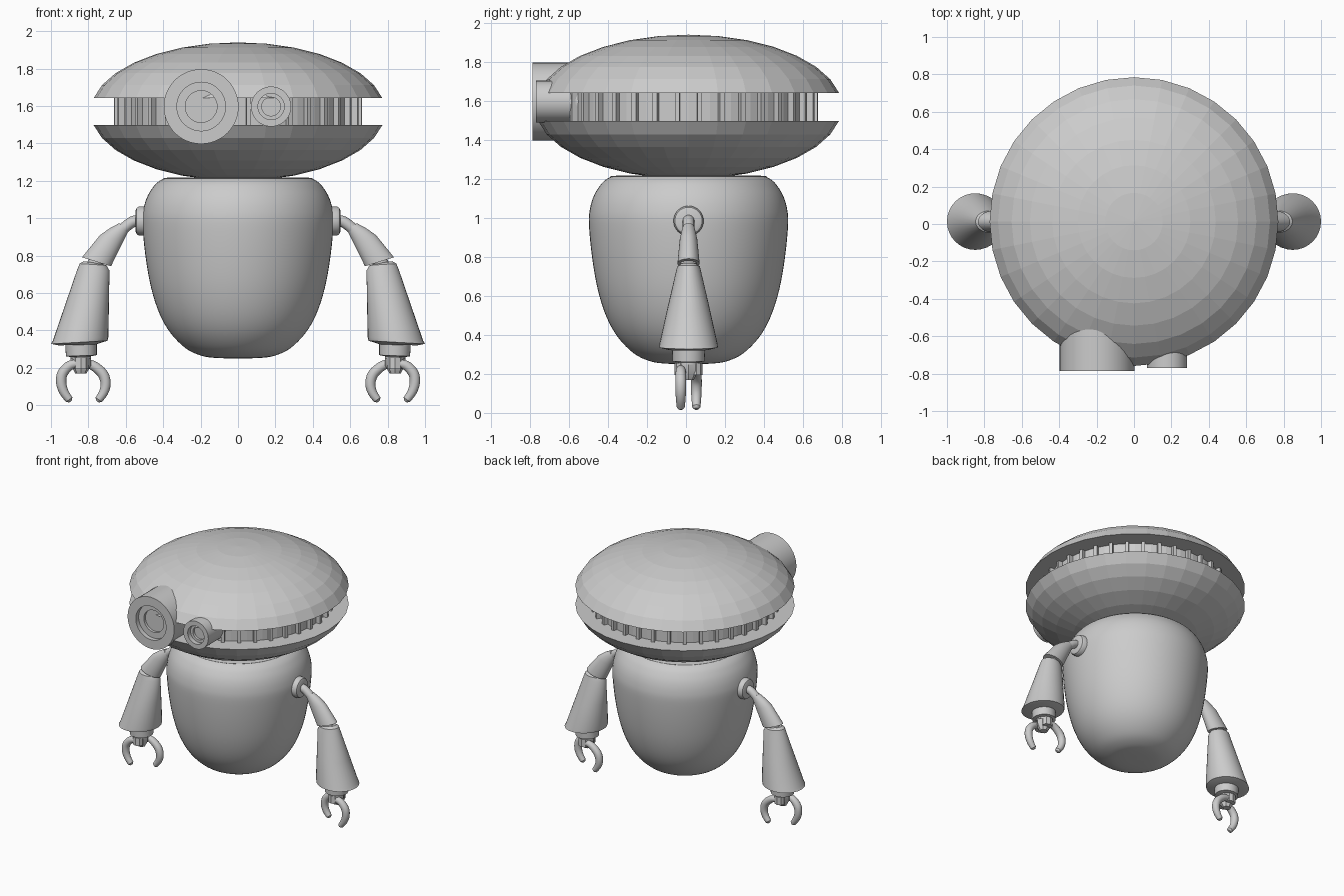
import bpy, bmesh
from math import sin, cos, pi, radians
from mathutils import Vector, Matrix

if "Cube" in bpy.data.objects:
    bpy.data.objects.remove(bpy.data.objects["Cube"])

CY = 0.013  # y of the robot's axis


def finish(name, bm, smooth=True):
    bmesh.ops.remove_doubles(bm, verts=bm.verts, dist=1e-5)
    bmesh.ops.recalc_face_normals(bm, faces=bm.faces)
    mesh = bpy.data.meshes.new(name)
    bm.to_mesh(mesh)
    bm.free()
    ob = bpy.data.objects.new(name, mesh)
    bpy.context.collection.objects.link(ob)
    if smooth:
        bpy.ops.object.select_all(action='DESELECT')
        ob.select_set(True)
        bpy.context.view_layer.objects.active = ob
        bpy.ops.object.shade_smooth_by_angle(angle=radians(35))
    return ob


def skin(name, loops, smooth=True):
    """Join equal-sized loops of points into a capped skin."""
    bm = bmesh.new()
    vs = [[bm.verts.new(p) for p in loop] for loop in loops]
    n = len(vs[0])
    for a, b in zip(vs, vs[1:]):
        for i in range(n):
            j = (i + 1) % n
            bm.faces.new((a[i], a[j], b[j], b[i]))
    bm.faces.new(vs[0])
    bm.faces.new(vs[-1])
    return finish(name, bm, smooth)


def lathe(name, profile, segs, smooth=True):
    """Turn (radius, z) points around z."""
    return skin(name, [[(max(r, 1e-3) * cos(2 * pi * i / segs), max(r, 1e-3) * sin(2 * pi * i / segs), z)
                        for i in range(segs)] for r, z in profile], smooth)


def spline(pts, steps=5):
    """Smooth path through the given points."""
    p = [Vector(q) for q in pts]
    p = [2 * p[0] - p[1]] + p + [2 * p[-1] - p[-2]]
    out = []
    for a, b, c, d in zip(p, p[1:], p[2:], p[3:]):
        for k in range(steps):
            t = k / steps
            out.append(0.5 * (2 * b + (c - a) * t + (2 * a - 5 * b + 4 * c - d) * t ** 2
                              + (3 * b - a - 3 * c + d) * t ** 3))
    return out + [p[-2]]


def limb(name, side, rings, y=0.0, segs=32):
    """Rings given by two opposite points in the xz plane and a depth factor."""
    loops = []
    for xa, za, xb, zb, f in rings:
        c = Vector(((xa + xb) / 2, 0, (za + zb) / 2))
        u = Vector(((xb - xa) / 2, 0, (zb - za) / 2))
        loop = [c + u * cos(2 * pi * i / segs) + Vector((0, u.length * f * sin(2 * pi * i / segs), 0))
                for i in range(segs)]
        loops.append([(side * p.x, p.y + CY + y, p.z) for p in loop])
    return skin(name, loops)


def tube(name, side, path, radii, y=0.0, segs=16):
    """Round tube along an xz path."""
    rings = []
    for i, p in enumerate(path):
        d = (path[min(i + 1, len(path) - 1)] - path[max(i - 1, 0)]).normalized()
        n = Vector((-d.y, d.x)) * radii[i]
        rings.append((p.x - n.x, p.y - n.y, p.x + n.x, p.y + n.y, 1))
    return limb(name, side, rings, y, segs)


# body
body = lathe("body", spline([(0, .25), (.12, .253), (.2, .266), (.28, .305), (.36, .385), (.42, .49),
                             (.465, .63), (.495, .8), (.511, .97), (.505, 1.05), (.485, 1.115),
                             (.455, 1.165), (.43, 1.192), (.4, 1.21), (.36, 1.217), (0, 1.22)], 4), 64)
body.location.y = CY

# head halves: squashed faceted sphere with a groove at the equator
for name, s in (("head_top", 1), ("head_bottom", -1)):
    arc = [(.787 * cos(k * pi / 16), 1.57 + s * .37 * sin(k * pi / 16)) for k in range(1, 9)]
    half = lathe(name, [(.55, arc[0][1])] + arc, 32, False)
    half.location.y = CY

# vent band with upright bars
band = lathe("head_band", [(.635, 1.49), (.635, 1.65)], 36, False)
band.location.y = CY
bm = bmesh.new()
for k in range(36):
    m = Matrix.Rotation(radians(5 + 10 * k), 4, 'Z') @ Matrix.Translation((.64, 0, 1.57))
    bmesh.ops.create_cube(bm, size=1, matrix=m @ Matrix.Diagonal((.05, .024, .15, 1)))
bars = finish("band_bars", bm, False)
bars.location.y = CY

# eyes: stepped round housings facing forward
for name, x, r, rim, lens, front in (("large_eye", -.197, .2, .13, .085, .587),
                                     ("small_eye", .177, .107, .07, .05, .57)):
    eye = lathe(name, [(r, .25), (r, front), (rim, front), (rim, front - .035), (lens, front - .035),
                       (lens, front - .055), (0, front - .055)], 48)
    eye.rotation_euler.x = pi / 2
    eye.location = (x, -.2, 1.597)

# arms
for tag, s in (("right", 1), ("left", -1)):
    limb(tag + "_shoulder_disc", s, [(x, .985 - r, x, .985 + r, 1) for x, r in
                                     ((.48, .077), (.53, .077), (.542, .07), (.548, .055))])
    tube(tag + "_shoulder_link", s, spline([(.5, .985), (.55, .985), (.585, .967), (.64, .92)]), [.03] * 16)
    limb(tag + "_upper_arm", s, [(.583, .936, .636, .973, .9), (.597, .908, .688, .945, .75),
                                 (.615, .872, .738, .909, .7), (.679, .743, .834, .791, .7)])
    tube(tag + "_elbow", s, [Vector((.75, .79)), Vector((.775, .73))], [.042] * 2)
    limb(tag + "_forearm", s, [(.725, .755, .825, .77, .8), (.703, .748, .847, .757, .8),
                               (.687, .72, .865, .71, .75), (.69, .55, .93, .52, .9),
                               (.693, .365, .99, .345, 1), (.698, .345, 1.0, .328, 1), (.76, .325, .96, .32, 1)])
    limb(tag + "_wrist", s, [(.755, .36, .925, .35, 1), (.755, .268, .92, .262, 1),
                             (.785, .262, .895, .258, 1), (.785, .25, .895, .248, 1)])
    limb(tag + "_palm", s, [(.785, .26, .895, .26, .9), (.785, .215, .895, .215, .9),
                            (.81, .17, .87, .17, .9)], segs=8)
    # curved claw fingers, staggered front to back
    for part, path, y in (("outer", [(.85, .225), (.9, .212), (.938, .17), (.945, .12), (.93, .07), (.895, .02)], -.04),
                          ("inner", [(.825, .225), (.775, .212), (.725, .17), (.708, .12), (.718, .07), (.752, .02)], .04)):
        pts = spline(path)
        n = len(pts) - 1
        radii = [.016 + .012 * sin(pi * min(1, .15 + .75 * i / n)) for i in range(n + 1)]
        radii[-1] = .009
        tube(f"{tag}_{part}_finger", s, pts, radii, y)
        limb(f"{tag}_{part}_knuckle", s, [(.80, .255, .88, .255, .8), (.80, .195, .88, .195, .8)], y, 8)
